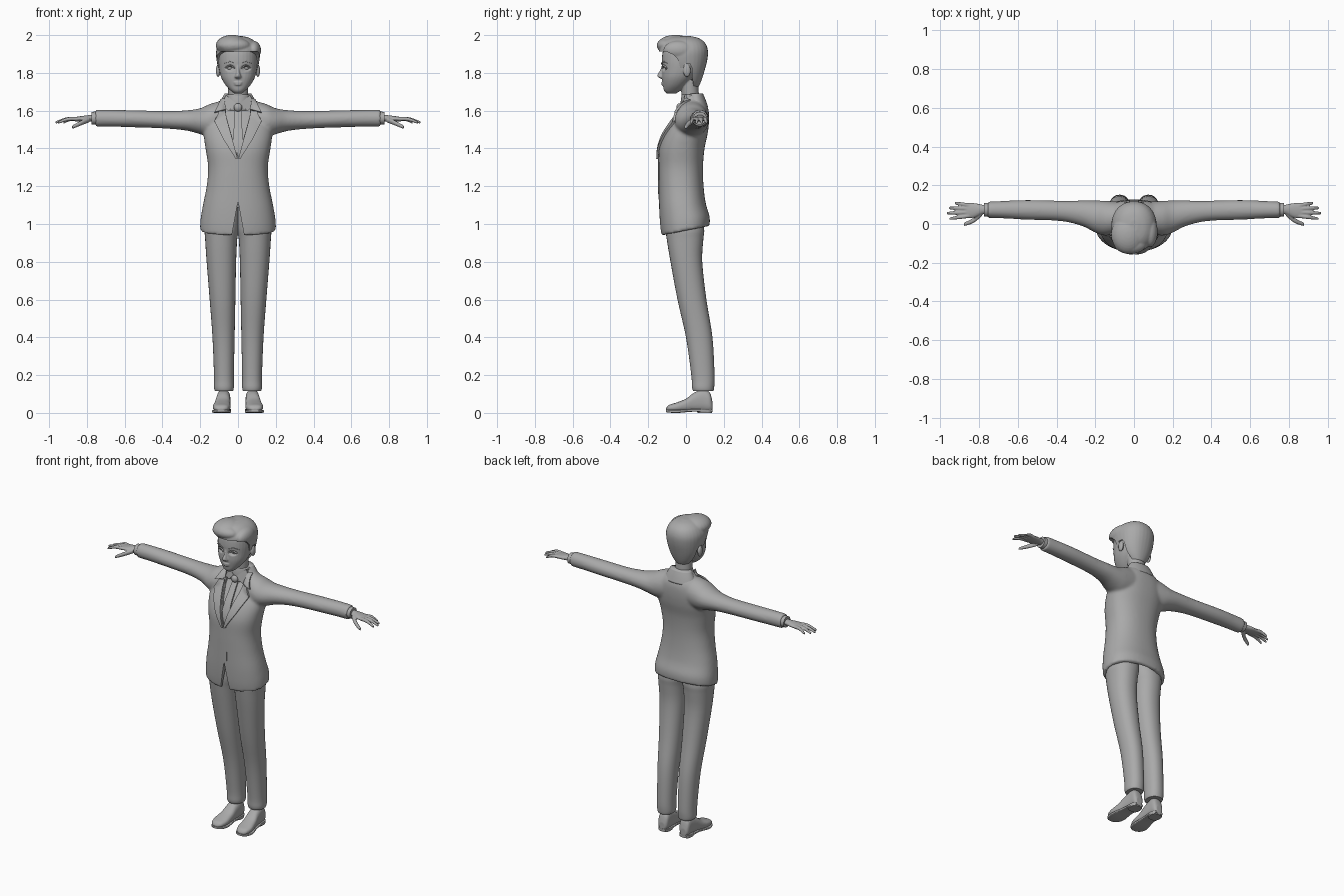
import bpy, bmesh, math
from mathutils import Vector
from mathutils.bvhtree import BVHTree

if "Cube" in bpy.data.objects:
    bpy.data.objects.remove(bpy.data.objects["Cube"], do_unlink=True)

grey = bpy.data.materials.new("plain_grey")
grey.use_nodes = True
grey.diffuse_color = (0.4, 0.4, 0.4, 1)
grey.node_tree.nodes["Principled BSDF"].inputs["Base Color"].default_value = (0.4, 0.4, 0.4, 1)


def make(name, bm):
    bmesh.ops.recalc_face_normals(bm, faces=bm.faces)
    me = bpy.data.meshes.new(name)
    bm.to_mesh(me)
    bm.free()
    me.materials.append(grey)
    me.shade_smooth()
    ob = bpy.data.objects.new(name, me)
    bpy.context.collection.objects.link(ob)
    return ob


def spline(pts, steps):
    """Smooth curve through tuples of any length."""
    out = []
    for i in range(len(pts) - 1):
        a, b, c, d = pts[max(i - 1, 0)], pts[i], pts[i + 1], pts[min(i + 2, len(pts) - 1)]
        for k in range(steps):
            t = k / steps
            out.append([q + t / 2 * (r - p + t * (2 * p - 5 * q + 4 * r - s + t * (3 * (q - r) + s - p)))
                        for p, q, r, s in zip(a, b, c, d)])
    return out + [list(pts[-1])]


def loft(name, axis, rings, power=2.0, tilt=0.0, n=32, steps=4):
    """Rings are (position on axis, a low, a high, b low, b high)."""
    bm = bmesh.new()
    loops = []
    for t, a0, a1, b0, b1 in spline(rings, steps):
        loop = []
        for i in range(n):
            c, s = math.cos(2 * math.pi * i / n), math.sin(2 * math.pi * i / n)
            a = (a0 + a1) / 2 + (a1 - a0) / 2 * math.copysign(abs(c) ** (2 / power), c)
            b = (b0 + b1) / 2 + (b1 - b0) / 2 * math.copysign(abs(s) ** (2 / power), s)
            co = {"x": (t, a, b), "y": (a, t, b), "z": (a, b, t + tilt * b)}[axis]
            loop.append(bm.verts.new(co))
        loops.append(loop)
    for p, q in zip(loops, loops[1:]):
        for i in range(n):
            j = (i + 1) % n
            bm.faces.new((p[i], p[j], q[j], q[i]))
    bm.faces.new(loops[0])
    bm.faces.new(loops[-1])
    return make(name, bm)


def sym(rows):
    """Rings from (z, half width, y front, y back)."""
    return [(z, -w, w, f, b) for z, w, f, b in rows]


def ball(name, centre, size):
    bm = bmesh.new()
    bmesh.ops.create_uvsphere(bm, u_segments=24, v_segments=16, radius=1)
    for v in bm.verts:
        v.co = Vector(centre) + Vector(size) * v.co
    return make(name, bm)


def prism(name, axis, outline, lo, hi):
    bm = bmesh.new()
    put = (lambda p, d: (p[0], d, p[1])) if axis == "y" else (lambda p, d: (d, p[0], p[1]))
    f = bm.faces.new([bm.verts.new(put(p, lo)) for p in outline])
    ext = bmesh.ops.extrude_face_region(bm, geom=[f])["geom"]
    step = Vector(put((0, 0), hi - lo))
    bmesh.ops.translate(bm, vec=step, verts=[e for e in ext if isinstance(e, bmesh.types.BMVert)])
    return make(name, bm)


def bake(ob):
    old = ob.data
    dg = bpy.context.evaluated_depsgraph_get()
    ob.data = bpy.data.meshes.new_from_object(ob.evaluated_get(dg))
    ob.modifiers.clear()
    bpy.data.meshes.remove(old)


def mirrored(ob, name):
    me = ob.data.copy()
    for v in me.vertices:
        v.co.x *= -1
    me.flip_normals()
    twin = bpy.data.objects.new(name, me)
    bpy.context.collection.objects.link(twin)
    return twin


def fuse(name, parts, voxel, smooth):
    """Melt overlapping parts into one soft skin."""
    bm = bmesh.new()
    for p in parts:
        bm.from_mesh(p.data)
        bpy.data.objects.remove(p, do_unlink=True)
    ob = make(name, bm)
    m = ob.modifiers.new("skin", "REMESH")
    m.mode, m.voxel_size, m.use_smooth_shade = "VOXEL", voxel, True
    m = ob.modifiers.new("soften", "SMOOTH")
    m.factor, m.iterations = 0.5, smooth
    bake(ob)
    return ob


def cut(ob, *cutters):
    for c in cutters:
        m = ob.modifiers.new("cut", "BOOLEAN")
        m.operation, m.object, m.solver = "DIFFERENCE", c, "EXACT"
    bake(ob)
    for c in cutters:
        bpy.data.objects.remove(c, do_unlink=True)
    sharpen(ob)


def sharpen(ob):
    bpy.ops.object.select_all(action="DESELECT")
    ob.select_set(True)
    bpy.context.view_layer.objects.active = ob
    bpy.ops.object.shade_smooth_by_angle(angle=math.radians(40))


def skin_of(ob):
    return BVHTree.FromObject(ob, bpy.context.evaluated_depsgraph_get())


def drape(name, edge_a, edge_b, target, lift, across=8, steps=8, pair=True):
    """Cloth strip between two front outlines (x, z), laid on a surface."""
    def build(label, side):
        bm = bmesh.new()
        rows = []
        for p, q in zip(fine(edge_a), fine(edge_b)):
            row = []
            for k in range(across + 1):
                x, z = Vector(p).lerp(Vector(q), k / across)
                hit = target.ray_cast(Vector((x * side, -1, z)), Vector((0, 1, 0)))[0]
                row.append(bm.verts.new((x * side, (hit.y if hit else 0.03) - lift, z)))
            rows.append(row)
        for p, q in zip(rows, rows[1:]):
            for i in range(across):
                bm.faces.new((p[i], p[i + 1], q[i + 1], q[i]))
        ob = make(label, bm)
        m = ob.modifiers.new("thickness", "SOLIDIFY")
        m.thickness, m.offset = lift * 1.6, 0
        bake(ob)
        sharpen(ob)

    def fine(e):
        return [Vector(a).lerp(Vector(b), k / steps) for a, b in zip(e, e[1:]) for k in range(steps)] + [Vector(e[-1])]
    if pair:
        build("left_" + name, 1)
        build("right_" + name, -1)
    else:
        build(name, 1)


# Jacket: body and sleeves melted together, then opened at the chest and hem
torso = [(0.965, 0.2, -0.13, 0.125), (1.02, 0.199, -0.137, 0.125), (1.1, 0.186, -0.142, 0.105),
         (1.2, 0.166, -0.144, 0.093), (1.3, 0.158, -0.145, 0.09), (1.4, 0.172, -0.142, 0.098),
         (1.48, 0.182, -0.115, 0.115), (1.55, 0.175, -0.07, 0.122), (1.61, 0.135, -0.03, 0.118),
         (1.66, 0.085, -0.012, 0.095), (1.685, 0.066, -0.005, 0.085)]
body = loft("body", "z", sym(torso), 2.3, 0.2 * 1.0, 48)
for v in body.data.vertices:      # the hem tilts, the shoulders stay level
    fade = min(max((v.co.z - 1.0) / 0.2, 0), 1)
    v.co.z -= 0.2 * v.co.y * fade
sleeve = loft("sleeve", "x", [(0.08, -0.05, 0.115, 1.46, 1.655), (0.15, -0.06, 0.12, 1.46, 1.635),
              (0.2, -0.045, 0.121, 1.475, 1.613), (0.27, -0.01, 0.121, 1.494, 1.602), (0.38, 0.015, 0.12, 1.505, 1.598),
              (0.55, 0.022, 0.124, 1.512, 1.602), (0.68, 0.029, 0.119, 1.515, 1.605), (0.755, 0.031, 0.116, 1.515, 1.605)])
jacket = fuse("jacket", [body, sleeve, mirrored(sleeve, "twin")], 0.008, 8)
cloth = skin_of(jacket)
chest_v = prism("chest_cutter", "y", [(0, 1.35), (0.062, 1.57), (0.07, 1.75), (-0.07, 1.75), (-0.062, 1.57)], -0.4, 0.02)
vent = prism("vent_cutter", "y", [(0, 1.12), (0.04, 0.9), (-0.04, 0.9)], -0.4, -0.04)
hollow = loft("hem_cutter", "z", sym([(0.85, 0.185, -0.118, 0.11), (1.0, 0.185, -0.118, 0.11), (1.1, 0.16, -0.11, 0.08)]))
cut(jacket, chest_v, vent, hollow)

# Shirt front, tie, lapels and collars
shirt = loft("shirt", "z", sym([(z, w - 0.03, f + 0.016, b - 0.02) for z, w, f, b in torso[4:]]), 2.3)
linen = skin_of(shirt)
drape("tie", [(-0.017, 1.61), (-0.026, 1.43), (0, 1.36)], [(0.017, 1.61), (0.026, 1.43), (0.004, 1.36)],
      linen, 0.006, pair=False)
ball("tie_knot", (0, -0.035, 1.617), (0.022, 0.016, 0.022))
drape("lapel", [(0.002, 1.345), (0.03, 1.45), (0.058, 1.55), (0.068, 1.6)],
      [(0.012, 1.345), (0.075, 1.445), (0.125, 1.545), (0.1, 1.595)], cloth, 0.007)
drape("jacket_collar", [(0.068, 1.605), (0.07, 1.665)], [(0.125, 1.59), (0.09, 1.655)], cloth, 0.008)
drape("front_edge", [(0.0, 1.35), (0.0, 1.13)], [(0.02, 1.35), (0.02, 1.13)], cloth, 0.002, pair=False)
for s, side in ((1, "left"), (-1, "right")):
    flap = prism(side + "_shirt_collar", "y", [(s * x, z) for x, z in ((0.008, 1.635), (0.05, 1.597), (0.085, 1.63),
                 (0.064, 1.685))], -0.042, -0.03)
    for v in flap.data.vertices:
        v.co.y += abs(v.co.x) * 0.3 + (v.co.z - 1.6) * 0.2
    sharpen(flap)
loft("collar_band", "z", sym([(1.6, 0.075, -0.03, 0.098), (1.65, 0.067, -0.028, 0.09), (1.685, 0.062, -0.022, 0.083)]))
loft("back_collar", "z", sym([(1.62, 0.108, 0.0, 0.117), (1.66, 0.088, 0.005, 0.103), (1.69, 0.071, 0.012, 0.09)]))

# Head, neck, nose, lips and ears melted together
skull = loft("skull", "z", sym([(1.69, 0.018, -0.1, -0.055), (1.705, 0.038, -0.116, -0.03), (1.735, 0.066, -0.122, 0.005),
             (1.775, 0.089, -0.127, 0.045), (1.82, 0.1, -0.126, 0.075), (1.87, 0.104, -0.128, 0.095),
             (1.92, 0.1, -0.12, 0.098), (1.96, 0.075, -0.09, 0.075), (1.98, 0.03, -0.04, 0.03)]), 2.2)
neck = loft("neck", "z", sym([(1.6, 0.062, -0.025, 0.08), (1.66, 0.052, -0.022, 0.07), (1.76, 0.055, -0.03, 0.065)]))
nose = loft("nose", "z", sym([(1.77, 0.012, -0.135, -0.1), (1.778, 0.019, -0.149, -0.1), (1.79, 0.014, -0.152, -0.1),
            (1.815, 0.009, -0.137, -0.1), (1.845, 0.009, -0.127, -0.1)]))
lips = [ball("lip", (0, -0.119, z), (w, 0.012, 0.006)) for z, w in ((1.749, 0.026), (1.739, 0.022))]
ears = [ball("ear", (s * 0.105, 0.005, 1.812), (0.012, 0.02, 0.034)) for s in (1, -1)]
head = fuse("head", [skull, neck, nose] + lips + ears, 0.004, 3)
for v in head.data.vertices:      # eye sockets
    d = math.hypot((abs(v.co.x) - 0.042) / 0.028, (v.co.z - 1.826) / 0.018)
    if d < 1 and v.co.y < -0.05:
        v.co.y += 0.014 * (1 - d * d)
face = skin_of(head)
for s, side in ((1, "left"), (-1, "right")):
    ball(side + "_eye", (s * 0.042, -0.094, 1.826), (0.02, 0.016, 0.0125))
drape("upper_eyelid", [(0.018, 1.826), (0.04, 1.843), (0.068, 1.828)], [(0.018, 1.822), (0.04, 1.837), (0.066, 1.823)],
      face, 0.005, 3, 4)
drape("eyebrow", [(0.018, 1.851), (0.05, 1.864), (0.078, 1.851)], [(0.018, 1.845), (0.05, 1.857), (0.078, 1.849)],
      face, 0.003, 3, 4)

# Hair: swept cap with a side parting, trimmed round the face and ears
cap = loft("cap", "z", sym([(1.725, 0.045, -0.02, 0.067), (1.76, 0.075, -0.06, 0.082), (1.81, 0.1, -0.1, 0.098),
           (1.87, 0.114, -0.135, 0.113), (1.92, 0.115, -0.142, 0.116), (1.96, 0.096, -0.125, 0.1),
           (1.985, 0.062, -0.09, 0.065), (1.995, 0.02, -0.04, 0.02)]), 2.2)
sweep = ball("sweep", (-0.03, -0.055, 1.945), (0.088, 0.1, 0.056))
quiff = ball("quiff", (-0.02, -0.1, 1.945), (0.085, 0.055, 0.04))
tuft = ball("tuft", (0.082, -0.04, 1.92), (0.04, 0.08, 0.05))
hair = fuse("hair", [cap, sweep, quiff, tuft], 0.005, 4)
trim = prism("hair_cutter", "x", [(-0.3, 1.915), (-0.1, 1.912), (-0.065, 1.895), (-0.042, 1.87), (-0.03, 1.825),
             (-0.012, 1.825), (-0.008, 1.85), (0.02, 1.85), (0.032, 1.825), (0.032, 1.78), (0.045, 1.7), (-0.3, 1.6)], -0.3, 0.3)
cut(hair, trim)

# Hands and shirt cuffs
palm = loft("palm", "x", [(0.74, 0.052, 0.098, 1.542, 1.58), (0.785, 0.05, 0.1, 1.543, 1.577),
            (0.825, 0.033, 0.108, 1.543, 1.572), (0.865, 0.03, 0.108, 1.544, 1.566), (0.88, 0.04, 0.1, 1.547, 1.562)])


def finger(start, knuckle, tip, r):
    rows = [(start, r), (knuckle, r * 0.95), (tip, r * 0.65)]
    return loft("finger", "x", [(x, y - k, y + k, z - k, z + k) for (x, y, z), k in rows], n=16)


fingers = [finger((0.85, y0, 1.556), ((0.85 + x) / 2, (y0 + y1) / 2, 1.555), (x, y1, 1.537), 0.0105)
           for y0, y1, x in ((0.042, 0.028, 0.952), (0.06, 0.056, 0.966), (0.079, 0.083, 0.955), (0.096, 0.108, 0.925))]
thumb = finger((0.785, 0.055, 1.553), (0.83, 0.018, 1.535), (0.878, -0.002, 1.512), 0.014)
hand = fuse("left_hand", [palm, thumb] + fingers, 0.004, 2)
mirrored(hand, "right_hand")
cuff = loft("left_cuff", "x", [(0.74, 0.037, 0.11, 1.525, 1.595), (0.775, 0.038, 0.109, 1.526, 1.594)])
sharpen(cuff)
mirrored(cuff, "right_cuff")

# Trousers
leg = loft("left_trouser_leg", "z", [(0.115, 0.027, 0.122, 0.038, 0.145), (0.135, 0.022, 0.127, 0.032, 0.149),
           (0.2, 0.022, 0.127, 0.028, 0.151), (0.4, 0.018, 0.135, 0.0, 0.14), (0.6, 0.014, 0.15, -0.045, 0.108),
           (0.8, 0.01, 0.166, -0.082, 0.086), (0.92, 0.004, 0.174, -0.102, 0.092), (0.98, -0.006, 0.176, -0.108, 0.096),
           (1.09, -0.01, 0.155, -0.1, 0.075)], 2.2)
sharpen(leg)
mirrored(leg, "right_trouser_leg")

# Shoes with soles and heels
upper = loft("upper", "y", [(-0.105, 0.075, 0.105, 0.012, 0.026), (-0.09, 0.053, 0.125, 0.008, 0.042),
             (-0.05, 0.04, 0.134, 0.006, 0.055), (0, 0.04, 0.126, 0.006, 0.075), (0.04, 0.04, 0.118, 0.006, 0.105),
             (0.09, 0.04, 0.112, 0.006, 0.125), (0.125, 0.042, 0.109, 0.006, 0.11), (0.14, 0.055, 0.097, 0.012, 0.06)], 2.5)
shoe = fuse("left_shoe", [upper], 0.005, 3)
sole = loft("left_sole", "y", [(-0.107, 0.07, 0.11, 0.004, 0.016), (-0.085, 0.046, 0.13, 0.001, 0.016),
            (-0.04, 0.036, 0.137, 0, 0.016), (0.03, 0.042, 0.12, 0.006, 0.02), (0.1, 0.037, 0.115, 0.005, 0.02),
            (0.14, 0.05, 0.1, 0.005, 0.02)], 5)
heel = loft("left_heel", "z", [(0, 0.04, 0.112, 0.062, 0.138), (0.02, 0.038, 0.114, 0.06, 0.141)], 2.8, steps=1)
for part in (shoe, sole, heel):
    sharpen(part)
    mirrored(part, part.name.replace("left", "right"))
